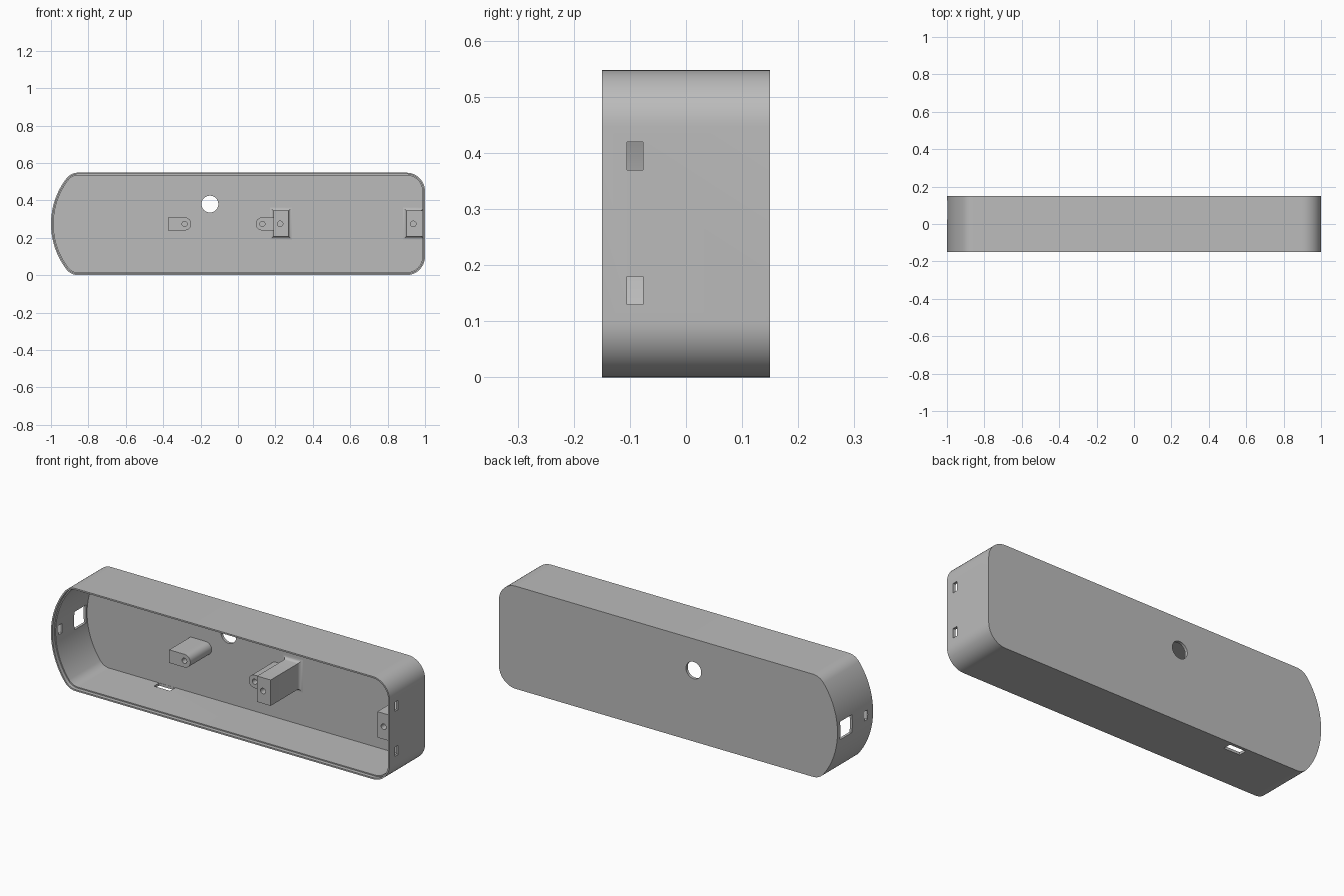
import bpy, bmesh, math
from mathutils import Matrix

cube = bpy.data.objects.get("Cube")
if cube:
    bpy.data.objects.remove(cube, do_unlink=True)

H, D, FLOOR = 0.548, 0.15, 0.135      # height, half depth, inner floor position
MID = H / 2

grey = bpy.data.materials.new("plain grey")
grey.use_nodes = True
grey.diffuse_color = (0.5, 0.5, 0.5, 1)
grey.node_tree.nodes["Principled BSDF"].inputs["Base Color"].default_value = (0.5, 0.5, 0.5, 1)


def arc(cx, cz, r, a0, a1, n):
    """Points of an arc in the x-z plane."""
    return [(cx + r * math.cos(a0 + (a1 - a0) * i / n),
             cz + r * math.sin(a0 + (a1 - a0) * i / n)) for i in range(n + 1)]


def loft(name, rings):
    """Closed solid through (outline, y) rings with capped ends."""
    bm = bmesh.new()
    loops = [[bm.verts.new((x, y, z)) for x, z in pts] for pts, y in rings]
    for a, b in zip(loops, loops[1:]):
        for i in range(len(a)):
            j = (i + 1) % len(a)
            bm.faces.new((a[i], a[j], b[j], b[i]))
    bm.faces.new(loops[0])
    bm.faces.new(loops[-1])
    bmesh.ops.remove_doubles(bm, verts=bm.verts, dist=1e-5)
    bmesh.ops.recalc_face_normals(bm, faces=bm.faces)
    me = bpy.data.meshes.new(name)
    bm.to_mesh(me)
    bm.free()
    me.materials.append(grey)
    ob = bpy.data.objects.new(name, me)
    bpy.context.collection.objects.link(ob)
    return ob


def rect(x0, x1, z0, z1, grow=0):
    return [(x0 - grow, z0 - grow), (x1 + grow, z0 - grow),
            (x1 + grow, z1 + grow), (x0 - grow, z1 + grow)]


def box(x0, x1, y0, y1, z0, z1):
    return loft("cutter", [(rect(x0, x1, z0, z1), y0), (rect(x0, x1, z0, z1), y1)])


def rod(x, z, r, y0, y1, n=32):
    pts = arc(x, z, r, 0, math.tau, n)[:-1]
    return loft("cutter", [(pts, y0), (pts, y1)])


def cut(ob, cutters):
    """Subtract the cutters and remove them."""
    for c in cutters:
        c.hide_render = True
        mod = ob.modifiers.new("cut", 'BOOLEAN')
        mod.operation, mod.solver, mod.object = 'DIFFERENCE', 'EXACT', c
        bpy.context.view_layer.update()
        dg = bpy.context.evaluated_depsgraph_get()
        me = bpy.data.meshes.new_from_object(ob.evaluated_get(dg))
        ob.modifiers.clear()
        ob.data = me
        bpy.data.objects.remove(c, do_unlink=True)


def smooth(ob):
    bpy.ops.object.select_all(action='DESELECT')
    ob.select_set(True)
    bpy.context.view_layer.objects.active = ob
    bpy.ops.object.shade_smooth_by_angle(angle=math.radians(30))


def outline(d):
    """Case outline inset by d: rounded right corners, bowed left end."""
    R, r, c = 0.4, 0.08, 0.1
    dz = MID - r
    dx = math.sqrt((R - r) ** 2 - dz ** 2)
    ax = -1 + R
    a = math.atan2(dz, -dx)
    q = math.pi / 2
    return (arc(1 - c, H - c, c - d, 0, q, 12)
            + arc(ax - dx, H - r, r - d, q, a, 10)
            + arc(ax, MID, R - d, a, math.tau - a, 24)[1:-1]
            + arc(ax - dx, r, r - d, math.tau - a, 3 * q, 10)
            + arc(1 - c, c, c - d, 3 * q, math.tau, 12))


# Hollow case, open at the front, with a thin stepped lip
case = loft("case", [(outline(0), D), (outline(0), -D), (outline(0.008), -D),
                     (outline(0.008), -D + 0.02), (outline(0.014), -D + 0.02),
                     (outline(0.014), FLOOR)])
cut(case, [
    rod(-0.15, 0.38, 0.045, 0.1, 0.2, 48),                  # round hole in back
    box(0.97, 1.1, -0.105, -0.077, 0.37, 0.42),             # right clip slots
    box(0.97, 1.1, -0.105, -0.077, 0.13, 0.18),
    box(-1.1, -0.96, -0.105, -0.077, MID - 0.025, MID + 0.025),  # left clip slot
    box(-1.1, -0.96, 0.025, 0.125, MID - 0.048, MID + 0.048),    # left port
    box(-0.56, -0.465, 0.09, 0.134, -0.05, 0.03),           # bottom switch slot
])
smooth(case)


# Round-ended bosses: side is +1 when the round end points to +x
def boss(name, hole_x, side, length, front=-0.045, r=0.035):
    q = math.pi / 2
    pts = [(hole_x + side * (x - hole_x), z) for x, z in
           arc(hole_x, MID, r, -q, q, 16) + [(hole_x - length, MID + r), (hole_x - length, MID - r)]]
    ob = loft(name, [(pts, front), (pts, FLOOR + 0.005)])
    cut(ob, [rod(hole_x, MID, 0.014, front - 0.05, 0.1)])
    smooth(ob)


boss("left_boss", -0.285, 1, 0.09)
boss("middle_boss", 0.13, -1, 0.065)


# Screw posts with a flared foot
def post(name, x0, x1, hole_x, front=-0.11, f=0.018):
    z0, z1 = 0.207, 0.345
    rings = [(rect(x0, x1, z0, z1), front)]
    for i in range(6):
        t = i / 5 * math.pi / 2
        rings.append((rect(x0, x1, z0, z1, f * (1 - math.cos(t))), FLOOR - f + f * math.sin(t)))
    ob = loft(name, rings)
    cut(ob, [rod(hole_x, MID, 0.015, front - 0.05, 0.08)])
    smooth(ob)


post("middle_post", 0.19, 0.27, 0.225)
post("right_post", 0.9, 0.98, 0.937)
# Bridge joining the right post to the end wall
bridge = box(0.975, 0.99, -0.11, FLOOR, 0.207, 0.345)
bridge.name = bridge.data.name = "right_post_bridge"
